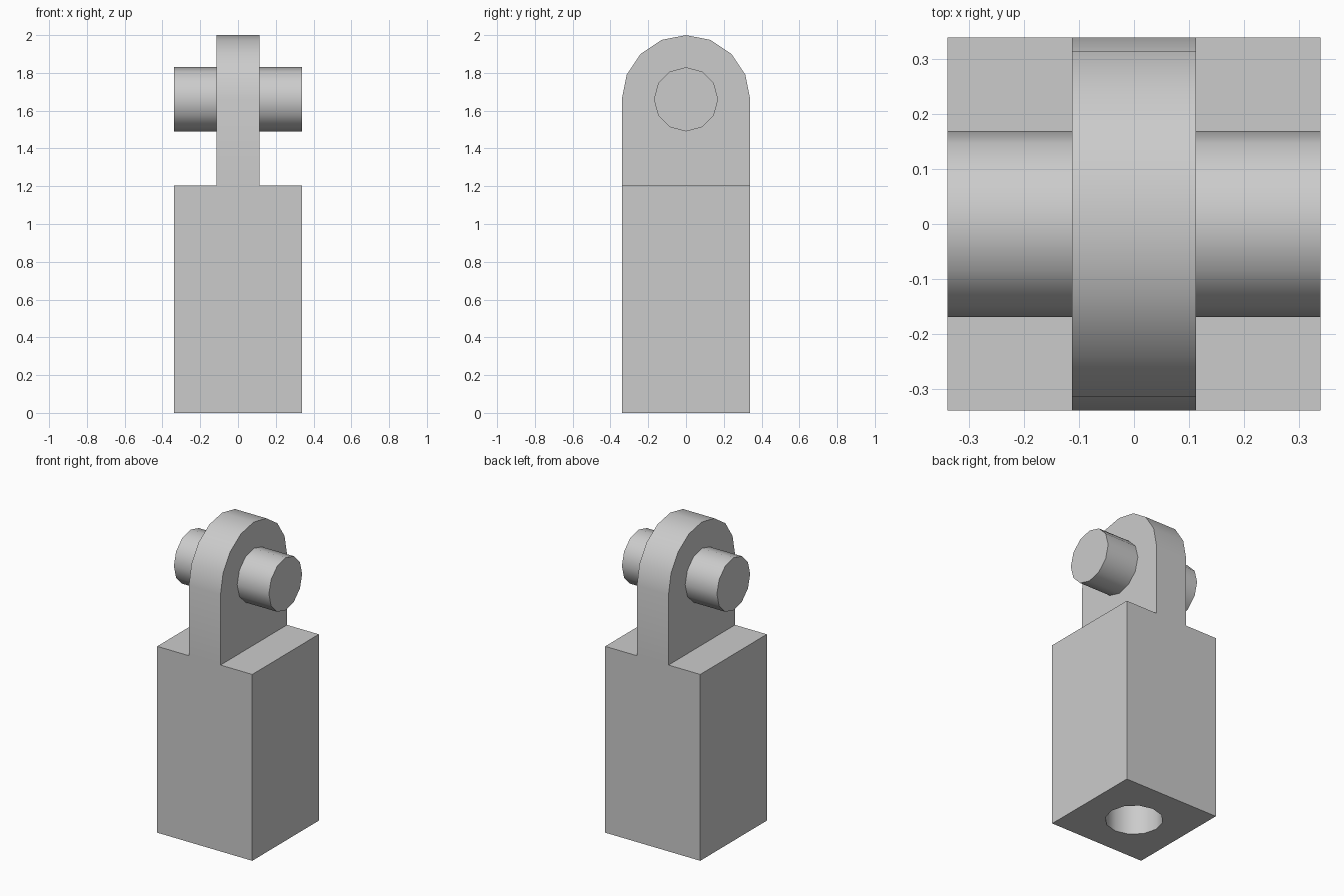
import bpy, bmesh, math

cube = bpy.data.objects.get("Cube")
if cube:
    bpy.data.objects.remove(cube, do_unlink=True)

HALF = 0.34        # half width of the block and the pin length
TAB = 0.113        # half thickness of the tab
SHOULDER = 1.205   # top of the block
AXIS = 1.66        # height of the pin centre
RADIUS = 0.17      # pin and socket radius
SOCKET = 0.68      # socket depth

grey = bpy.data.materials.new("light grey")
grey.use_nodes = True
grey.diffuse_color = (0.6, 0.6, 0.6, 1)
grey.node_tree.nodes["Principled BSDF"].inputs["Base Color"].default_value = (0.6, 0.6, 0.6, 1)


def finish(name, bm):
    bmesh.ops.recalc_face_normals(bm, faces=bm.faces)
    mesh = bpy.data.meshes.new(name)
    bm.to_mesh(mesh)
    bm.free()
    mesh.materials.append(grey)
    obj = bpy.data.objects.new(name, mesh)
    bpy.context.collection.objects.link(obj)
    return obj


def extrude_outline(name, points, direction):
    bm = bmesh.new()
    face = bm.faces.new([bm.verts.new(p) for p in points])
    grown = bmesh.ops.extrude_face_region(bm, geom=[face], use_keep_orig=True)
    verts = [v for v in grown["geom"] if isinstance(v, bmesh.types.BMVert)]
    bmesh.ops.translate(bm, verts=verts, vec=direction)
    return finish(name, bm)


def circle(radius, sides):
    turns = [math.tau * i / sides for i in range(sides)]
    return [(radius * math.cos(t), radius * math.sin(t)) for t in turns]


# Square block
corners = [(-HALF, -HALF, 0), (HALF, -HALF, 0), (HALF, HALF, 0), (-HALF, HALF, 0)]
block = extrude_outline("block", corners, (0, 0, SHOULDER))

# Round socket cut into the underside
cutter = extrude_outline("socket_cutter", [(x, y, -0.1) for x, y in circle(RADIUS, 12)],
                         (0, 0, SOCKET + 0.1))
cutter.hide_render = True
cut = block.modifiers.new("socket", "BOOLEAN")
cut.object = cutter
cut.operation = "DIFFERENCE"
cut.solver = "EXACT"
bpy.context.view_layer.objects.active = block
bpy.ops.object.modifier_apply(modifier=cut.name)
bpy.data.objects.remove(cutter, do_unlink=True)

# Upright tab with an arched top
arch = [(HALF * math.cos(math.pi * i / 8), AXIS + HALF * math.sin(math.pi * i / 8))
        for i in range(9)]
outline = [(-HALF, SHOULDER), (HALF, SHOULDER)] + arch
tab = extrude_outline("tab", [(-TAB, y, z) for y, z in outline], (2 * TAB, 0, 0))

# Pin stubs on both sides of the tab
pins = [extrude_outline(side + "_pin",
                        [(s * TAB, y, AXIS + z) for y, z in circle(RADIUS, 12)],
                        (s * (HALF - TAB), 0, 0))
        for side, s in (("left", 1), ("right", -1))]

# Smooth the curved walls and keep the edges sharp
bpy.ops.object.select_all(action="DESELECT")
for obj in [block, tab] + pins:
    obj.select_set(True)
bpy.context.view_layer.objects.active = block
bpy.ops.object.shade_smooth_by_angle(angle=math.radians(35))
